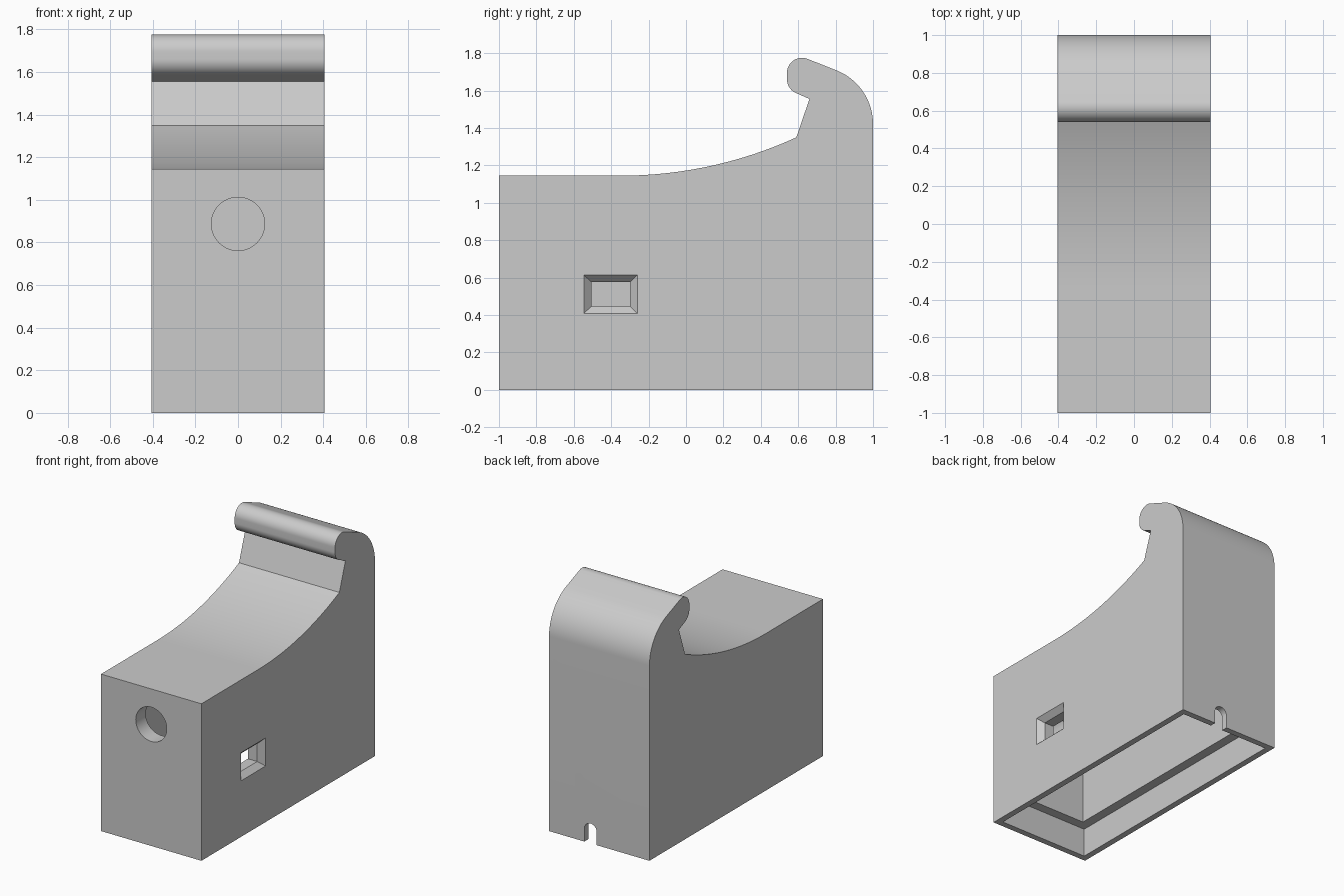
import bpy
import bmesh
from math import sin, cos, radians, asin, pi

if "Cube" in bpy.data.objects:
    bpy.data.objects.remove(bpy.data.objects["Cube"], do_unlink=True)

HALF = 0.405          # half width of the housing
RIM, WALL = 0.045, 0.115   # thin lower rim, thick upper wall

grey = bpy.data.materials.new("plain grey")
grey.use_nodes = True
grey.diffuse_color = (0.6, 0.6, 0.6, 1)
grey.node_tree.nodes["Principled BSDF"].inputs["Base Color"].default_value = (0.6, 0.6, 0.6, 1)


def arc(cy, cz, r, start, end, n=20):
    angles = [radians(start + (end - start) * i / n) for i in range(n + 1)]
    return [(cy + r * cos(a), cz + r * sin(a)) for a in angles]


def loft(name, rings):
    """Solid skinned through rings of 3D points, capped at both ends."""
    bm = bmesh.new()
    loops = [[bm.verts.new(p) for p in ring] for ring in rings]
    n = len(loops[0])
    for a, b in zip(loops, loops[1:]):
        for i in range(n):
            j = (i + 1) % n
            bm.faces.new((a[i], a[j], b[j], b[i]))
    bm.faces.new(loops[0])
    bm.faces.new(loops[-1])
    bmesh.ops.recalc_face_normals(bm, faces=bm.faces)
    mesh = bpy.data.meshes.new(name)
    bm.to_mesh(mesh)
    bm.free()
    mesh.materials.append(grey)
    obj = bpy.data.objects.new(name, mesh)
    bpy.context.collection.objects.link(obj)
    return obj


def extrude_x(name, profile, x0, x1):
    return loft(name, [[(x, y, z) for y, z in profile] for x in (x0, x1)])


def extrude_y(name, profile, y0, y1):
    return loft(name, [[(x, y, z) for x, z in profile] for y in (y0, y1)])


def cavity(name, wall, z0, z1):
    y = 1 - wall
    return extrude_x(name, [(-y, z0), (y, z0), (y, z1), (-y, z1)], wall - HALF, HALF - wall)


def window_ring(x, hy, hz):
    y, z = -0.403, 0.511
    return [(x, y - hy, z - hz), (x, y + hy, z - hz), (x, y + hy, z + hz), (x, y - hy, z + hz)]


# Side profile: flat deck, rising sweep, hooked lip, rounded back
radius = 2.26
sweep = arc(-0.35, 1.145 + radius, radius, -90, -90 + asin(0.94 / radius) * 180 / pi, 28)
profile = [(-1, 0), (-1, 1.145)] + sweep + [(0.66, 1.555)]
profile += arc(0.62, 1.66, 0.08, 250, 180) + arc(0.62, 1.695, 0.08, 180, 70)
profile += arc(0.69, 1.42, 0.31, 70, 0) + [(1, 0)]
body = extrude_x("hooked_housing", profile, -HALF, HALF)

# Openings: stepped hollow, front hole, bevelled window, arched cable notch
cutters = [
    cavity("lower_recess", RIM, -0.1, 0.21),
    cavity("main_cavity", WALL, 0.1, 1.03),
    extrude_y("front_hole", arc(0, 0.887, 0.125, 0, 354.375, 63), -1.1, -0.8),
    loft("side_window", [window_ring(HALF + 0.02, 0.163, 0.121), window_ring(HALF - 0.04, 0.103, 0.065),
                         window_ring(HALF - 0.2, 0.103, 0.065)]),
    extrude_y("cable_notch", [(0.12, -0.1)] + arc(0.07, 0.095, 0.05, 0, 180) + [(0.02, -0.1)], 0.9, 1.1),
]

bpy.context.view_layer.objects.active = body
body.select_set(True)
for cutter in cutters:
    mod = body.modifiers.new(cutter.name, "BOOLEAN")
    mod.operation = "DIFFERENCE"
    mod.solver = "EXACT"
    mod.object = cutter
    bpy.ops.object.modifier_apply(modifier=mod.name)
    bpy.data.objects.remove(cutter, do_unlink=True)

bpy.ops.object.shade_smooth_by_angle(angle=radians(30))
